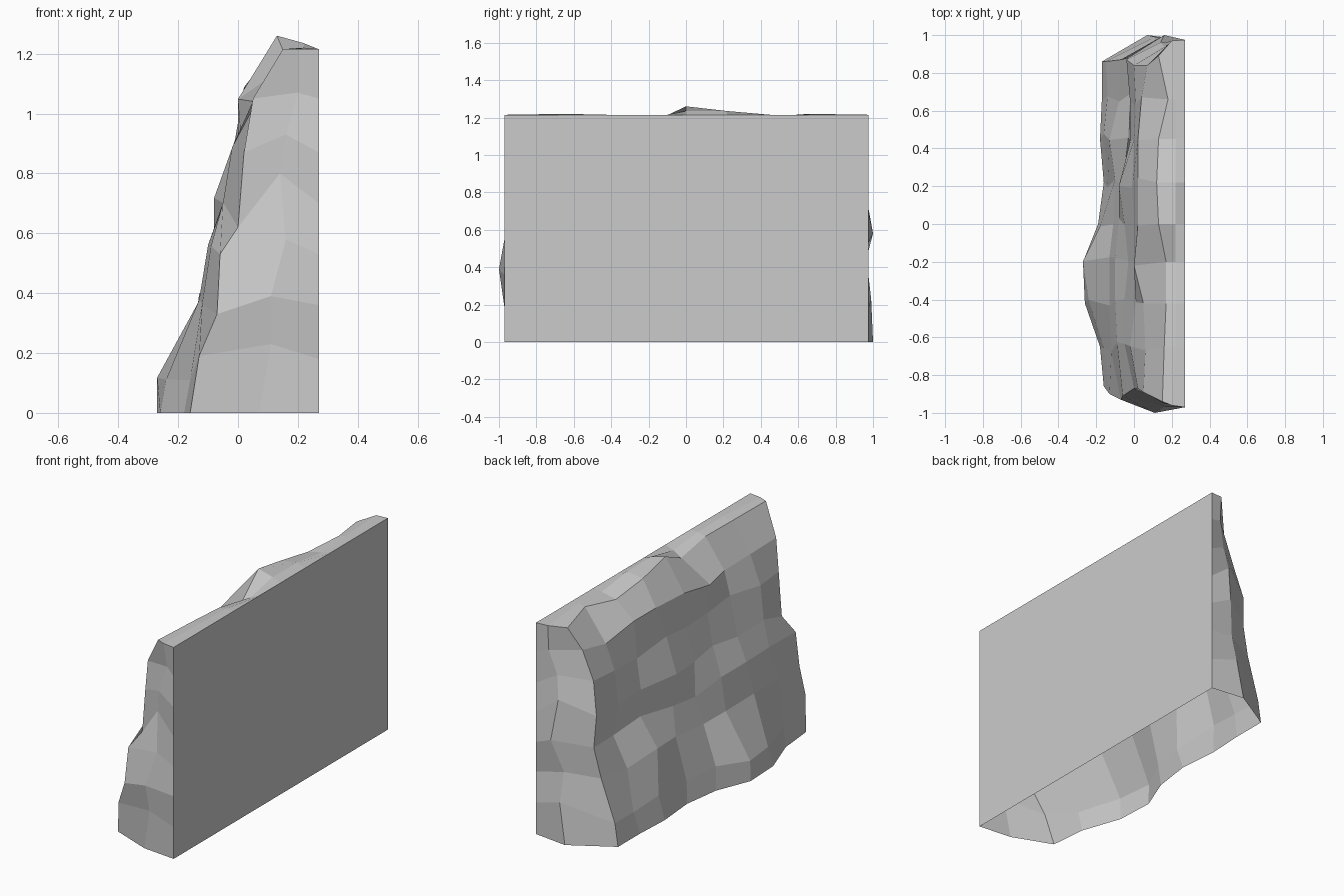
import bpy, bmesh, random

if "Cube" in bpy.data.objects:
    bpy.data.objects.remove(bpy.data.objects["Cube"])

random.seed(4)
BACK, TOP = 0.27, 1.215
heights = [0, 0.13, 0.37, 0.54, 0.72, 0.90, 1.06]
back_z = [0, 0.18, 0.36, 0.53, 0.70, 0.87, 1.05, TOP]

# front profiles: y position -> x (in hundredths) at each height, crest last
profiles = {
    -0.65: [-18, -16, -12, -9, -5, -2, 6, 16],
    -0.42: [-26, -24, -13, -10, -5, 1, 5, 17],
    -0.20: [-27, -27, -13, -10, -3, 0, 0, 17],
    0.00: [-19, -18, -11, -8, -5, 0, 2, 13],
    0.22: [-16, -14, -10, -6, -8, -1, 2, 12],
    0.45: [-18, -16, -13, -3, -2, 0, 2, 13],
    0.66: [-17, -14, -8, -2, -2, 1, 4, 18],
}
ys = list(profiles)
crest = [1.21, 1.205, 1.165, 1.26, 1.22, 1.185, 1.21]
ledge = [1.22, 1.215, 1.195, 1.235, 1.235, 1.205, 1.22]

# the two leaning corners: x, y, z going up
corner_a = list(zip(
    [-0.16, -0.13, -0.07, -0.06, 0, 0.02, 0.05, 0.15],
    [-0.86, -0.90, -0.93, -0.91, -0.87, -0.87, -0.89, -0.94],
    [0, 0.19, 0.33, 0.53, 0.62, 0.87, 1.05, 1.215]))
corner_b = list(zip(
    [-0.17, -0.15, -0.07, -0.03, -0.04, 0.0, 0.07, 0.13],
    [0.86, 0.86, 0.87, 0.88, 0.87, 0.84, 0.84, 0.89],
    [0, 0.13, 0.37, 0.54, 0.72, 0.90, 1.06, 1.19]))

# middle of the end faces
side_x = [0.07, 0.11, 0.11, 0.16, 0.14, 0.16, 0.20, 0.20]
side_z = [0, 0.23, 0.39, 0.58, 0.80, 0.93, 1.07, 1.215]
end_a = [-0.95, -0.96, -1.0, -0.965, -0.93, -0.95, -0.93, -0.96]
end_b = [1.0, 0.99, 0.95, 1.0, 0.96, 0.94, 0.96, 0.97]

bm = bmesh.new()


def column(points):
    return [bm.verts.new(p) for p in points]


def end_columns(y_back, y_mid):
    return (column([(BACK, y_back, z) for z in back_z]),
            column(zip(side_x, y_mid, side_z)))


# rock face columns, wrapped from one back corner to the other
back_a, mid_a = end_columns(-0.97, end_a)
back_b, mid_b = end_columns(0.975, end_b)
front = [column(corner_a)]
for i, y in enumerate(ys):
    pts = []
    for k, (x, z) in enumerate(zip(profiles[y], heights + [crest[i]])):
        loose = 0.03 if 0 < k < 7 else 0
        pts.append((x / 100, y + random.uniform(-loose, loose),
                    z + random.uniform(-loose, loose)))
    front.append(column(pts))
front.append(column(corner_b))
columns = [back_a, mid_a] + front + [mid_b, back_b]
for a, b in zip(columns, columns[1:]):
    for k in range(7):
        bm.faces.new((a[k], a[k + 1], b[k + 1], b[k]))

# top ledge running back to the straight rear edge
mids = [mid_a[-1]] + column([(0.22, y, z) for y, z in zip(ys, ledge)]) + [mid_b[-1]]
rear = [back_a[-1]] + column([(BACK, y, TOP) for y in ys]) + [back_b[-1]]
for i in range(len(front) - 1):
    bm.faces.new((front[i][-1], mids[i], mids[i + 1], front[i + 1][-1]))
    bm.faces.new((mids[i], rear[i], rear[i + 1], mids[i + 1]))

# flat back wall; the underside stays open
bm.faces.new(back_a + rear[1:-1] + back_b[::-1])
bmesh.ops.recalc_face_normals(bm, faces=bm.faces)
wall = max(bm.faces, key=lambda f: f.calc_area())
if wall.normal.x < 0:
    bmesh.ops.reverse_faces(bm, faces=bm.faces)

mesh = bpy.data.meshes.new("rock_cliff")
bm.to_mesh(mesh)
bm.free()
bpy.context.collection.objects.link(bpy.data.objects.new("rock_cliff", mesh))
